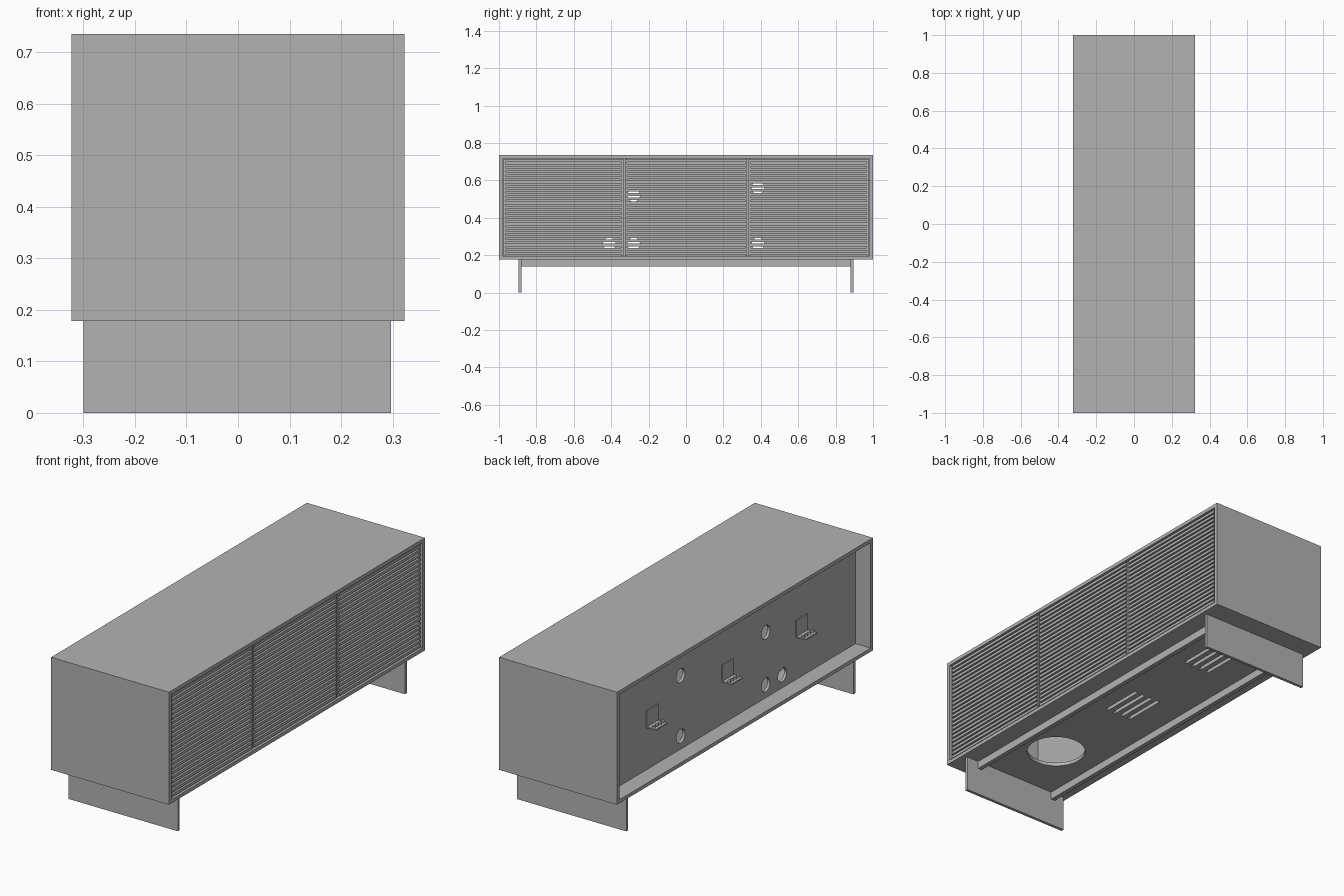
import bpy, bmesh
from mathutils import Matrix, Vector

if "Cube" in bpy.data.objects:
    bpy.data.objects.remove(bpy.data.objects["Cube"], do_unlink=True)

grey = bpy.data.materials.new("plain grey")
grey.use_nodes = True
COLOUR = (0.45, 0.45, 0.45, 1)
grey.diffuse_color = COLOUR
grey.node_tree.nodes["Principled BSDF"].inputs["Base Color"].default_value = COLOUR


def finish(name, bm):
    mesh = bpy.data.meshes.new(name)
    bm.to_mesh(mesh)
    bm.free()
    mesh.materials.append(grey)
    obj = bpy.data.objects.new(name, mesh)
    bpy.context.collection.objects.link(obj)
    return obj


def add_box(bm, x, y, z):
    """Add a box given its (low, high) range on each axis."""
    spans = (x, y, z)
    centre = Vector([(a + b) / 2 for a, b in spans])
    size = Matrix.Diagonal([b - a for a, b in spans] + [1])
    bmesh.ops.create_cube(bm, size=1, matrix=Matrix.Translation(centre) @ size)


def box(name, x, y, z):
    bm = bmesh.new()
    add_box(bm, x, y, z)
    return finish(name, bm)


def add_disc(bm, centre, radius, depth, axis="Z", sides=32):
    turn = Matrix.Rotation(1.5707963, 4, "Y") if axis == "X" else Matrix()
    bmesh.ops.create_cone(bm, cap_ends=True, segments=sides, radius1=radius, radius2=radius,
                          depth=depth, matrix=Matrix.Translation(centre) @ turn)


def cut(obj, cutter_bm):
    """Cut the shapes out of obj for good and remove the cutter."""
    cutter = finish("cutter", cutter_bm)
    cutter.hide_render = True
    mod = obj.modifiers.new("holes", "BOOLEAN")
    mod.operation, mod.object, mod.solver = "DIFFERENCE", cutter, "EXACT"
    graph = bpy.context.evaluated_depsgraph_get()
    mesh = bpy.data.meshes.new_from_object(obj.evaluated_get(graph))
    obj.modifiers.clear()
    obj.data = mesh
    bpy.data.objects.remove(cutter, do_unlink=True)


# Main sizes
W, L, LOW, TOP, T = 0.323, 1.0, 0.178, 0.735, 0.018
IN_LOW, IN_TOP, IN_L = LOW + T, TOP - T, L - T
BACK = -0.24
DIVIDE = 0.333

# Cabinet shell
box("top_panel", (-W, W), (-L, L), (IN_TOP, TOP))
floor = box("bottom_panel", (-W, W), (-L, L), (LOW, IN_LOW))
for side, s in (("left", 1), ("right", -1)):
    box("end_panel_" + side, (-W, W), sorted((s * IN_L, s * L)), (IN_LOW, IN_TOP))
    box("divider_" + side, (BACK, 0.285), (s * DIVIDE - 0.009, s * DIVIDE + 0.009), (IN_LOW, IN_TOP))

# Speaker opening and vent slots in the bottom
holes = bmesh.new()
add_disc(holes, (0.008, -0.568, LOW), 0.138, 0.2, sides=48)
for y in (0, 0.58):
    for i in range(4):
        x = 0.01 + (i - 1.5) * 0.045
        add_box(holes, (x - 0.009, x + 0.009), (y - 0.11, y + 0.11), (0.1, 0.25))
cut(floor, holes)

# Recessed back panel with cable holes
back = box("back_panel", (BACK, BACK + 0.014), (-IN_L, IN_L), (IN_LOW, IN_TOP))
holes = bmesh.new()
for y, z in ((-0.41, 0.26), (-0.28, 0.26), (-0.28, 0.52), (0.385, 0.26), (0.385, 0.56)):
    add_disc(holes, (BACK, y, z), 0.034, 0.1, "X")
cut(back, holes)

# Small cable brackets on the back
for i, y in enumerate((0.61, 0.02, -0.56)):
    bm = bmesh.new()
    add_box(bm, (BACK - 0.005, BACK), (y - 0.045, y + 0.045), (0.405, 0.49))
    add_box(bm, (BACK - 0.055, BACK), (y - 0.045, y + 0.045), (0.405, 0.411))
    for k in range(4):
        add_disc(bm, (BACK - 0.035, y + (k - 1.5) * 0.024, 0.414), 0.008, 0.012, sides=12)
    finish("cable_bracket_%d" % (i + 1), bm)

# Three slatted doors
SLATS = 23
pitch = (IN_TOP - IN_LOW - 0.004) / SLATS
for i, y in enumerate((-0.655, 0, 0.655)):
    half = 0.322 if i != 1 else 0.327
    bm = bmesh.new()
    for k in range(SLATS):
        z = IN_LOW + 0.002 + pitch * (k + 0.5)
        add_box(bm, (0.298, 0.318), (y - half + 0.006, y + half - 0.006), (z - 0.007, z + 0.007))
    finish("door_slats_%d" % (i + 1), bm)
    bm = bmesh.new()
    for s in (-1, 1):
        edge = y + s * half
        add_box(bm, (0.288, 0.31), sorted((edge, edge - s * 0.012)), (IN_LOW + 0.002, IN_TOP - 0.002))
    finish("door_stiles_%d" % (i + 1), bm)

# Base: two plank legs joined by long rails
for side, s in (("left", 1), ("right", -1)):
    box("leg_" + side, (-0.30, 0.297), sorted((s * 0.88, s * 0.895)), (0, LOW))
box("rail_front", (0.208, 0.23), (-0.88, 0.88), (0.14, LOW))
box("rail_back", (-0.246, -0.224), (-0.88, 0.88), (0.14, LOW))
